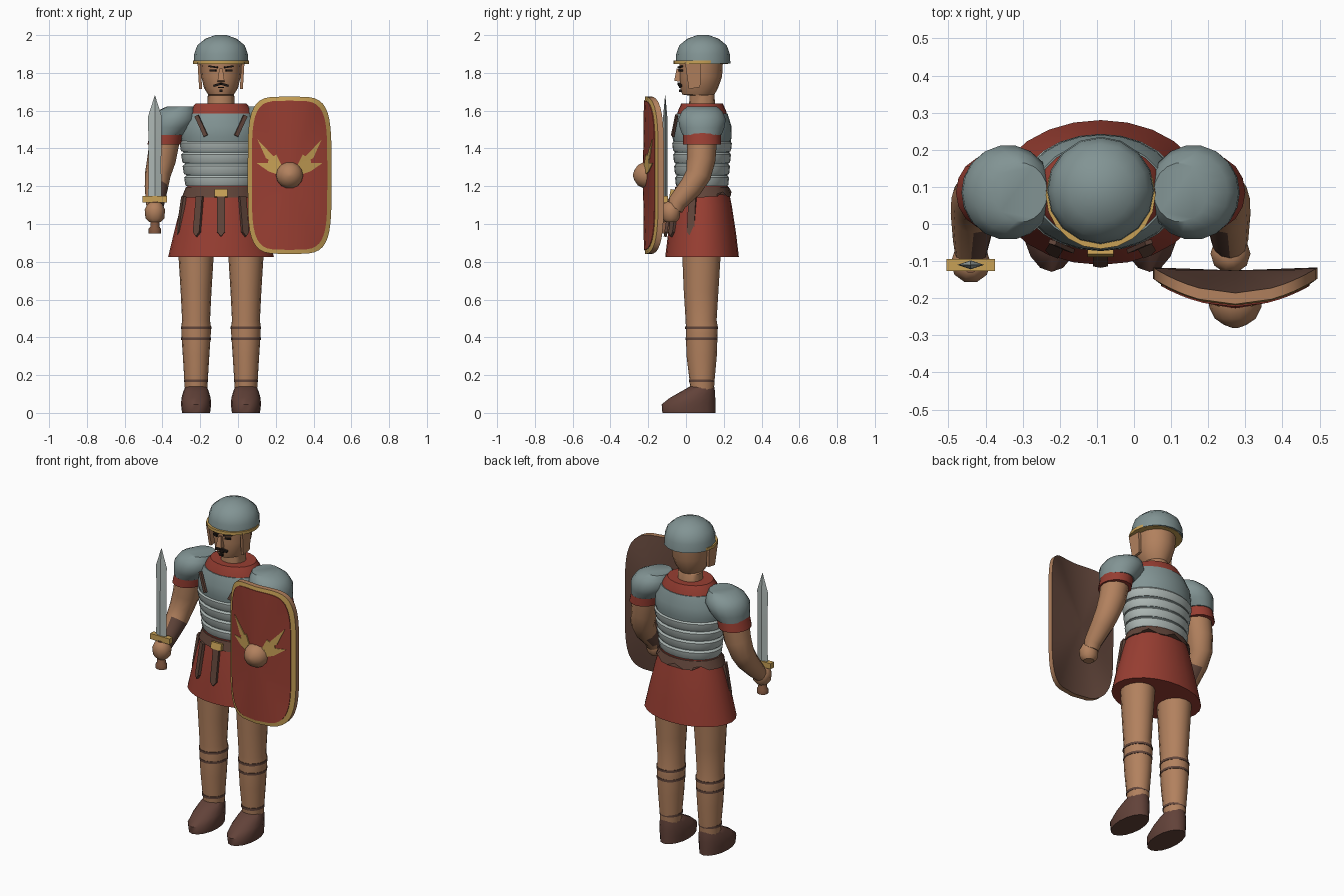
import bpy, bmesh, math
from mathutils import Vector, Matrix

if "Cube" in bpy.data.objects:
    bpy.data.objects.remove(bpy.data.objects["Cube"])

CX, CY = -0.09, 0.085      # body axis


def material(name, r, g, b):
    lin = [((c / 255 + 0.055) / 1.055) ** 2.4 for c in (r, g, b)] + [1]
    m = bpy.data.materials.new(name)
    m.use_nodes = True
    m.diffuse_color = lin
    m.node_tree.nodes["Principled BSDF"].inputs["Base Color"].default_value = lin
    return m


SKIN = material("skin", 178, 129, 94)
STEEL = material("steel", 130, 148, 148)
BRIGHT = material("bright_steel", 172, 182, 179)
RED = material("red_cloth", 152, 62, 50)
GOLD = material("gold", 200, 161, 86)
LEATHER = material("leather", 97, 69, 58)
BOOT = material("boot_brown", 98, 66, 57)
WOOD = material("wood", 128, 86, 62)
BLACK = material("black_hair", 34, 27, 24)


def finish(name, bm, mats, angle=40):
    bmesh.ops.recalc_face_normals(bm, faces=bm.faces[:])
    me = bpy.data.meshes.new(name)
    bm.to_mesh(me)
    bm.free()
    for m in mats:
        me.materials.append(m)
    me.shade_smooth()
    me.set_sharp_from_angle(angle=math.radians(angle))
    ob = bpy.data.objects.new(name, me)
    bpy.context.scene.collection.objects.link(ob)
    return ob


def skin_rings(name, rings, mats, angle=40):
    """Bridge equal rings of points and cap both ends."""
    bm = bmesh.new()
    rows = [[bm.verts.new(p) for p in ring] for ring in rings]
    n = len(rows[0])
    for a, b in zip(rows, rows[1:]):
        for i in range(n):
            j = (i + 1) % n
            bm.faces.new((a[i], a[j], b[j], b[i]))
    bm.faces.new(rows[0])
    bm.faces.new(rows[-1])
    return finish(name, bm, mats, angle)


def loft(name, sections, mat, n=16, angle=40):
    """Stack of level ellipses: x, y, z, radius x, radius y."""
    turn = [2 * math.pi * i / n for i in range(n)]
    return skin_rings(name, [[(x + rx * math.cos(a), y + ry * math.sin(a), z) for a in turn]
                             for x, y, z, rx, ry in sections], [mat], angle)


def tube(name, path, mats, n=12):
    """Round limb along x, y, z, radius points."""
    pts = [Vector(p[:3]) for p in path]
    rings = []
    for i, p in enumerate(pts):
        t = (pts[min(i + 1, len(pts) - 1)] - pts[max(i - 1, 0)]).normalized()
        u = (Vector((1, 0, 0)) - t * t.x).normalized()
        v = t.cross(u)
        rings.append([p + path[i][3] * (u * math.cos(a) + v * math.sin(a))
                      for a in (2 * math.pi * k / n for k in range(n))])
    return skin_rings(name, rings, mats)


def plate(name, outline, depth, mat, matrix):
    """Flat x-z outline given a thickness in y, then placed."""
    rings = [[matrix @ Vector((x, y, z)) for x, z in outline] for y in (-depth / 2, depth / 2)]
    return skin_rings(name, rings, [mat], 20)


def box(name, loc, size, mat, rot=(0, 0, 0)):
    w, d, h = size[0] / 2, size[1], size[2] / 2
    m = Matrix.Translation(loc)
    for a, axis in zip(rot, "XYZ"):
        m = m @ Matrix.Rotation(a, 4, axis)
    return plate(name, [(-w, -h), (w, -h), (w, h), (-w, h)], d, mat, m)


def body(name, rows, mat, n=24, angle=40):
    return loft(name, [(CX, CY, z, rx, ry) for z, rx, ry in rows], mat, n, angle)


# Torso, hooped armour and tunic
body("chest_armour", [(1.19, .175, .13), (1.42, .205, .148), (1.46, .214, .157),
                      (1.52, .21, .155), (1.585, .175, .135)], STEEL)
body("collar", [(1.56, .178, .137), (1.6, .165, .127), (1.638, .135, .11)], RED)
for i in range(4):
    z, w, d = 1.2 + i * .061, .189 + i * .008, .139 + i * .005
    body("armour_hoop_%d" % i, [(z, w - .006, d - .006), (z + .008, w, d),
                                (z + .045, w + .006, d + .004), (z + .056, w - .004, d - .004)], BRIGHT)
body("tunic_skirt", [(.825, .28, .195), (.95, .25, .18), (1.1, .212, .157), (1.2, .178, .136)], RED)
belt = body("belt", [(1.14, .208, .156), (1.195, .186, .142)], LEATHER)
for v in belt.data.vertices:               # scalloped edge at the back
    if v.co.z < 1.16 and v.co.y > CY + .01:
        v.co.z += .03 if v.index % 3 == 0 else .005
box("belt_buckle", (CX, -.075, 1.163), (.07, .02, .04), GOLD, (-.2, 0, 0))

# Hanging straps round the front
for i, deg in enumerate((-72, -33, 0, 33, 72)):
    a = math.radians(deg)
    m = (Matrix.Translation((CX + .207 * math.sin(a), CY - .163 * math.cos(a), 1.145))
         @ Matrix.Rotation(a, 4, "Z") @ Matrix.Rotation(-.15, 4, "X"))
    plate("skirt_strap_%d" % i, [(-.02, 0), (-.02, -.19), (0, -.215), (.02, -.19), (.02, 0)],
          .016, LEATHER, m)

# Head and helmet
loft("head", [(CX, CY, 1.61, .074, .07), (CX, CY, 1.68, .07, .066), (CX, .065, 1.685, .068, .085),
              (CX, .07, 1.72, .09, .1), (CX, .078, 1.78, .104, .113), (CX, .08, 1.87, .11, .116)], SKIN, 16)
loft("helmet_dome", [(CX, .09, 1.85, .145, .145), (CX, .09, 1.9, .142, .142), (CX, .09, 1.945, .126, .126),
                     (CX, .09, 1.98, .085, .085), (CX, .09, 2.0, .03, .03)], STEEL, 16, 50)
loft("helmet_brim", [(CX, .078, 1.848, .148, .145), (CX, .078, 1.866, .148, .145)], GOLD, 20)
plate("nose", [(-.009, .035), (.009, .035), (.018, -.03), (-.018, -.03)], .03, SKIN,
      Matrix.Translation((CX, -.042, 1.785)) @ Matrix.Rotation(-.2, 4, "X"))
box("chin_tuft", (CX, -.028, 1.705), (.018, .02, .014), BLACK)
for s, side in ((-1, "right"), (1, "left")):
    x = CX + s * .042
    box(side + "_eyebrow", (x, -.03, 1.832), (.05, .012, .009), BLACK, (0, -s * .15, s * .35))
    box(side + "_eye", (x, -.028, 1.812), (.034, .012, .01), BLACK, (0, 0, s * .35))
    box(side + "_moustache", (CX + s * .02, -.033, 1.737), (.04, .016, .012), BLACK, (0, s * .3, s * .2))
    box(side + "_mouth_corner", (CX + s * .008, -.032, 1.722), (.016, .012, .005), BLACK)
    plate(side + "_cheek_guard", [(-.045, .07), (.04, .07), (.035, -.06), (-.025, -.07)], .016, SKIN,
          Matrix.Translation((CX + s * .112, .04, 1.785)) @ Matrix.Rotation(math.pi / 2, 4, "Z")
          @ Matrix.Rotation(s * .06, 4, "X"))

# Paired limbs
for s, side in ((-1, "right"), (1, "left")):
    def at(dx):
        return CX + s * dx

    box(side + "_chest_strap", (at(.105), -.06, 1.52), (.022, .012, .12), LEATHER, (-.2, -s * -.42, s * .35))
    loft(side + "_shoulder_guard", [(at(.285), CY, 1.472, .09, .105), (at(.265), CY, 1.51, .11, .12),
                                    (at(.25), CY, 1.555, .122, .128), (at(.238), CY, 1.595, .105, .11),
                                    (at(.215), CY, 1.622, .072, .08)], STEEL, 18)
    loft(side + "_sleeve", [(at(.3), CY, 1.42, .09, .1), (at(.285), CY, 1.49, .088, .1)], RED)
    hy = -.105 if s < 0 else -.08
    arm = tube(side + "_arm", [(at(.295), CY, 1.46, .08), (at(.315), .08, 1.34, .076),
                               (at(.335), .065, 1.26, .068), (at(.342), .025, 1.195, .062),
                               (at(.348), -.045, 1.115, .05), (at(.35), hy + .02, 1.075, .042)],
               [SKIN, LEATHER])
    for f in arm.data.polygons:            # wrist wrap on the inner side
        if 1.08 < f.center.z < 1.2 and f.center.y < .03 and f.normal.x * s < .25:
            f.material_index = 1
    loft(side + "_hand", [(at(.35), hy, 1.01, .03, .03), (at(.35), hy, 1.03, .05, .048),
                          (at(.35), hy, 1.075, .054, .054), (at(.35), hy, 1.105, .04, .042),
                          (at(.35), hy, 1.118, .02, .022)], SKIN, 10)
    lx = at(.132)
    loft(side + "_leg", [(lx, CY, .1, .058, .062), (lx, CY, .17, .062, .066), (lx, .083, .3, .07, .08),
                         (lx, .083, .42, .078, .084), (lx, .083, .46, .078, .084), (lx, .08, .49, .074, .082),
                         (lx, .08, .65, .082, .092), (lx, .082, .86, .095, .103)], SKIN)
    for i, (z, rx, ry) in enumerate(((.45, .081, .087), (.392, .0785, .085), (.17, .064, .068))):
        loft("%s_leg_tie_%d" % (side, i), [(lx, .083, z - .007, rx, ry), (lx, .083, z + .007, rx, ry)], LEATHER)
    loft(side + "_boot", [(lx, .015, 0, .074, .14), (lx, .013, .045, .08, .142), (lx, .035, .08, .077, .12),
                          (lx, .065, .115, .067, .088), (lx, .085, .14, .056, .064)], BOOT, 16, 50)

# Sword
SX, SY = -.44, -.11
loft("sword_blade", [(SX, SY, 1.14, .036, .012), (SX, SY, 1.3, .033, .012),
                     (SX, SY, 1.57, .036, .011), (SX, SY, 1.68, .001, .001)], BRIGHT, 4, 10)
box("sword_guard", (SX, SY, 1.132), (.13, .032, .034), GOLD)
loft("sword_grip", [(SX, SY, .95, .033, .03), (SX, SY, .975, .033, .03), (SX, SY, .985, .024, .024),
                    (SX, SY, 1.12, .022, .022)], WOOD, 10)

# Shield: a rounded, bowed board with a rim
HX, HZ, HW, HH = .273, 1.258, .222, .417
POWER, FRONT = 4.5, -.228


def outline(inset, shift):
    pts = []
    for k in range(40):
        c, q = math.cos(k * math.pi / 20), math.sin(k * math.pi / 20)
        x = math.copysign(abs(c) ** (2 / POWER), c) * (HW - inset)
        z = math.copysign(abs(q) ** (2 / POWER), q) * (HH - inset)
        pts.append((HX + x, -.216 + 1.4 * x * x + shift, HZ + z))
    return pts


bm = bmesh.new()
rows = [[bm.verts.new(p) for p in outline(i, d)] for i, d in
        ((0, .03), (0, 0), (.022, -.003), (.022, -.007))]
hubs = bm.verts.new((HX, -.125, HZ)), bm.verts.new((HX, FRONT, HZ))
for k in range(40):
    j = (k + 1) % 40
    for a, b, mi in ((0, 1, 2), (1, 2, 1), (2, 3, 0)):
        bm.faces.new((rows[a][k], rows[a][j], rows[b][j], rows[b][k])).material_index = mi
    bm.faces.new((rows[0][k], rows[0][j], hubs[0])).material_index = 3
    bm.faces.new((rows[3][k], rows[3][j], hubs[1])).material_index = 0
finish("shield", bm, [RED, GOLD, SKIN, LEATHER], 25)

# Shield boss and winged emblem
skin_rings("shield_boss", [[(HX + r * math.cos(a), y, HZ + r * math.sin(a))
                            for a in (k * math.pi / 7 for k in range(14))]
                           for y, r in ((-.205, .072), (-.225, .07), (-.255, .055), (-.272, .03), (-.28, .008))],
           [SKIN], 45)


def on_shield(x, z, lift):
    t = (abs(x / HW) ** POWER + abs(z / HH) ** POWER) ** (1 / POWER)
    edge = -.223 + 1.4 * (x / t) ** 2
    return (HX + x, FRONT + t * (edge - FRONT) - lift, HZ + z)


feathers = ([(.03, .03), (.07, .11), (.085, .1), (.17, .19), (.125, .09), (.115, .085)],
            [(.05, .0), (.06, .07), (.11, .09), (.115, .065), (.175, .065), (.11, .02)])
for s, side in ((-1, "right"), (1, "left")):
    for i, f in enumerate(feathers):
        skin_rings("%s_emblem_feather_%d" % (side, i),
                   [[on_shield(s * x, z, lift) for x, z in f] for lift in (0, .008)], [GOLD], 20)
